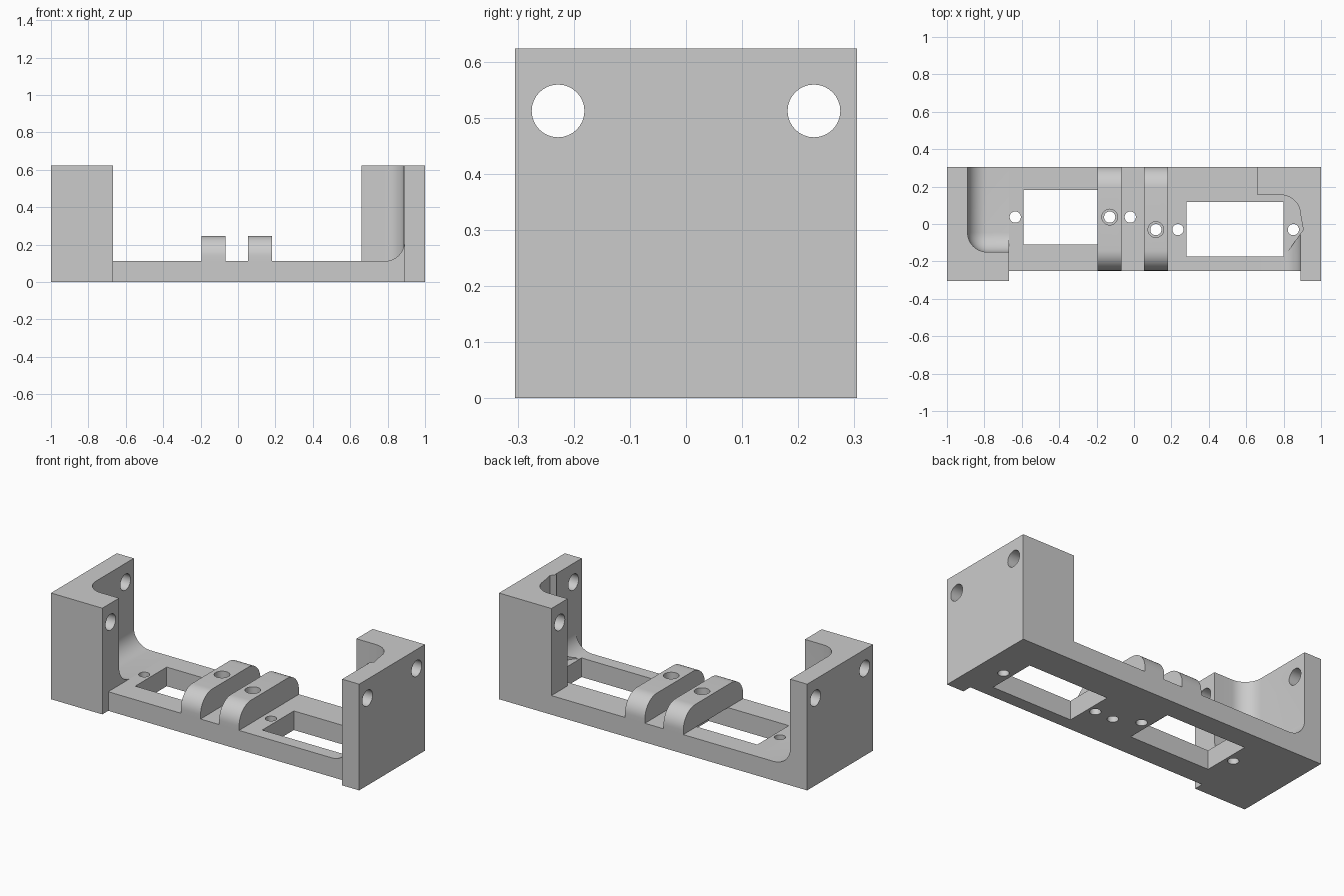
import bpy
import bmesh
from math import sin, cos, pi, radians

if "Cube" in bpy.data.objects:
    bpy.data.objects.remove(bpy.data.objects["Cube"], do_unlink=True)

grey = bpy.data.materials.new("plain grey")
grey.use_nodes = True
grey.diffuse_color = (0.6, 0.6, 0.6, 1)
grey.node_tree.nodes["Principled BSDF"].inputs["Base Color"].default_value = (0.6, 0.6, 0.6, 1)

BACK, HEIGHT, FLOOR = 0.305, 0.623, 0.112
BASE_FRONT = -0.25
WALL = 0.89          # inner face of both end walls
FILLET = 0.105


def rect(a0, b0, a1, b1):
    return [(a0, b0), (a1, b0), (a1, b1), (a0, b1)]


def arc(a, b, r, start, end, steps=12):
    angles = [radians(start + (end - start) * i / steps) for i in range(steps + 1)]
    return [(a + r * cos(t), b + r * sin(t)) for t in angles]


def circle(a, b, r):
    return arc(a, b, r, 0, 360, 32)[:-1]


def prism(name, outline, axis, lo, hi, bevel=0):
    """Extrude an outline along an axis."""
    place = {"x": lambda a, b, d: (d, a, b),
             "y": lambda a, b, d: (a, d, b),
             "z": lambda a, b, d: (a, b, d)}[axis]
    bm = bmesh.new()
    low = [bm.verts.new(place(a, b, lo)) for a, b in outline]
    high = [bm.verts.new(place(a, b, hi)) for a, b in outline]
    bm.faces.new(low)
    bm.faces.new(high)
    for i in range(len(low)):
        j = (i + 1) % len(low)
        bm.faces.new((low[i], low[j], high[j], high[i]))
    bmesh.ops.recalc_face_normals(bm, faces=bm.faces)
    if bevel:
        bmesh.ops.bevel(bm, geom=bm.edges[:], offset=bevel, segments=10,
                        profile=0.5, affect="EDGES")
    mesh = bpy.data.meshes.new(name)
    bm.to_mesh(mesh)
    bm.free()
    mesh.materials.append(grey)
    obj = bpy.data.objects.new(name, mesh)
    bpy.context.collection.objects.link(obj)
    return obj


def cut(obj, *cutters):
    """Subtract each cutter, then discard it."""
    for cutter in cutters:
        cutter.hide_render = True
        mod = obj.modifiers.new("cut", "BOOLEAN")
        mod.operation = "DIFFERENCE"
        mod.solver = "EXACT"
        mod.object = cutter
        bpy.context.view_layer.update()
        result = obj.evaluated_get(bpy.context.evaluated_depsgraph_get())
        mesh = bpy.data.meshes.new_from_object(result)
        obj.modifiers.clear()
        obj.data = mesh
        bpy.data.objects.remove(cutter, do_unlink=True)


def drill(x, y, r=0.03, lo=-0.5, hi=1.0):
    return prism("drill", circle(x, y, r), "z", lo, hi)


def window(x0, y0, x1, y1):
    return prism("window_cutter", rect(x0, y0, x1, y1), "z", -0.5, FLOOR + 0.02)


def wall_holes():
    return [prism("wall_drill", circle(y, 0.512, 0.047), "x", -2, 2)
            for y in (-0.228, 0.228)]


LEFT_WINDOW = (-0.59, -0.11, -0.07, 0.182)
RIGHT_WINDOW = (0.28, -0.175, 0.80, 0.118)

# Base plate between the end blocks
base = prism("base_plate", rect(-0.667, BASE_FRONT, 0.66, BACK), "z", 0, FLOOR)
cut(base, window(*LEFT_WINDOW), window(*RIGHT_WINDOW),
    drill(-0.635, 0.037), drill(-0.02, 0.037),
    drill(0.117, -0.03), drill(0.235, -0.03))

# End block with front arm and rounded pocket
front_arm_end = prism("front_arm_end", rect(-1, -BACK, -0.667, BACK), "z", 0, HEIGHT)
pocket = prism("pocket_cutter", rect(-WALL, -0.15, -0.2, 0.8), "z", FLOOR, 1.2,
               bevel=FILLET)
cut(front_arm_end, pocket, *wall_holes())

# End block with back arm, filleted wall foot and clearance groove
back_arm_end = prism("back_arm_end", rect(0.66, -BACK, 1, BACK), "z", 0, HEIGHT)
foot = ([(0.4, FLOOR)]
        + arc(WALL - FILLET, FLOOR + FILLET, FILLET, -90, 0)
        + [(WALL, 1), (0.4, 1)])
groove = ([(0.4, -0.15), (0.82, -0.15), (0.905, -0.03)]
          + arc(WALL - FILLET, 0.05, FILLET, 0, 90)
          + [(0.4, 0.155)])
cut(back_arm_end,
    prism("foot_cutter", foot, "y", -0.6, -0.06),
    prism("groove_cutter", groove, "z", FLOOR, 1),
    prism("step_cutter", rect(0.4, -0.6, WALL, BASE_FRONT), "z", -0.5, 1),
    window(*RIGHT_WINDOW), drill(0.852, -0.03), *wall_holes())

# Two rounded saddles with counterbored holes
TOP, ROUND = 0.247, 0.11
saddle_outline = ([(BASE_FRONT, FLOOR), (BACK, FLOOR)]
                  + arc(BACK - ROUND, TOP - ROUND, ROUND, 0, 90)
                  + arc(BASE_FRONT + ROUND, TOP - ROUND, ROUND, 90, 180))
saddles = []
for name, x0, x1, hx, hy in (("saddle_a", -0.196, -0.068, -0.13, 0.037),
                             ("saddle_b", 0.053, 0.182, 0.117, -0.03)):
    saddle = prism(name, saddle_outline, "x", x0, x1)
    cut(saddle, drill(hx, hy), drill(hx, hy, 0.042, TOP - 0.06))
    saddles.append(saddle)

# Smooth the curved faces and keep the edges crisp
for obj in [base, front_arm_end, back_arm_end] + saddles:
    obj.data.shade_smooth()
    obj.data.set_sharp_from_angle(angle=radians(30))
